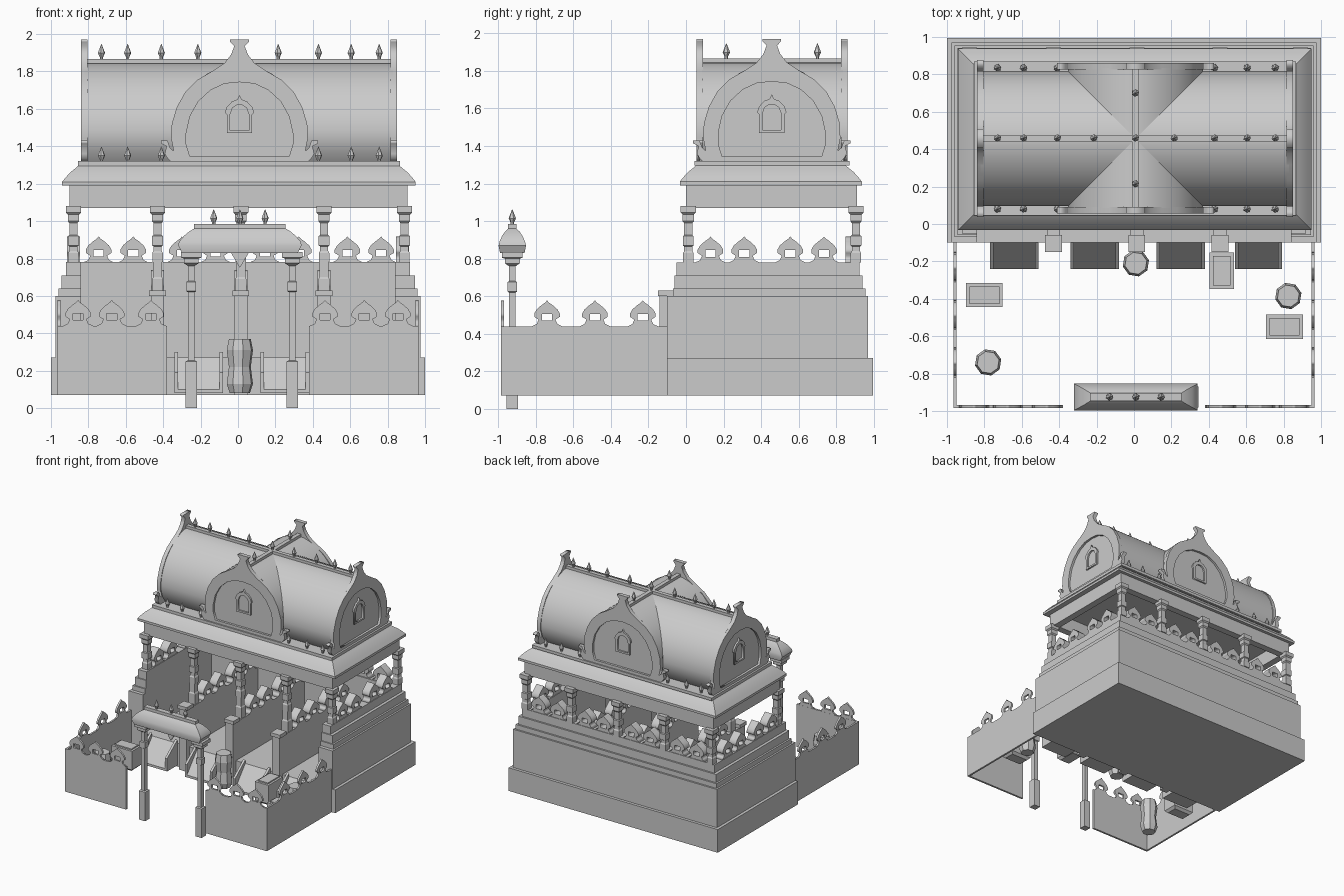
import bpy, bmesh
from math import pi, cos, sin
from mathutils import Matrix

if "Cube" in bpy.data.objects:
    bpy.data.objects.remove(bpy.data.objects["Cube"])

CY = 0.457   # centre line of the upper roof


def make(name, bm, smooth=False):
    bmesh.ops.recalc_face_normals(bm, faces=bm.faces)
    me = bpy.data.meshes.new(name)
    bm.to_mesh(me)
    bm.free()
    ob = bpy.data.objects.new(name, me)
    bpy.context.collection.objects.link(ob)
    if smooth:
        bpy.ops.object.select_all(action='DESELECT')
        ob.select_set(True)
        bpy.context.view_layer.objects.active = ob
        bpy.ops.object.shade_smooth_by_angle(angle=0.6)
    return ob


def loft(name, rings, smooth=False):
    """Closed skin through rings of 3D points."""
    bm = bmesh.new()
    vs = [[bm.verts.new(p) for p in r] for r in rings]
    n = len(vs[0])
    for a, b in zip(vs, vs[1:]):
        for i in range(n):
            bm.faces.new((a[i], a[(i + 1) % n], b[(i + 1) % n], b[i]))
    bm.faces.new(vs[0])
    bm.faces.new(vs[-1])
    return make(name, bm, smooth)


def rect_stack(name, cx, cy, secs, smooth=False):
    return loft(name, [[(cx + sx * hx, cy + sy * hy, z) for sx, sy in
                        ((-1, -1), (1, -1), (1, 1), (-1, 1))] for hx, hy, z in secs], smooth)


def post(name, cx, cy, secs):
    return rect_stack(name, cx, cy, [(h, h, z) for h, z in secs])


def turned(name, cx, cy, n, secs):
    return loft(name, [[(cx + r * cos(2 * pi * (i + .3) / n), cy + r * sin(2 * pi * (i + .3) / n), z)
                        for i in range(n)] for r, z in secs])


def box(name, x0, x1, y0, y1, z0, z1):
    return rect_stack(name, (x0 + x1) / 2, (y0 + y1) / 2,
                      [((x1 - x0) / 2, (y1 - y0) / 2, z) for z in (z0, z1)])


def mirror_pts(half):
    return half + [(-x, z) for x, z in reversed(half) if x > 1e-5]


def plate(name, outlines, half, loc, side=False):
    """Flat plate with holes standing upright; side=True faces along x."""
    cu = bpy.data.curves.new(name, 'CURVE')
    cu.dimensions, cu.fill_mode, cu.extrude = '2D', 'BOTH', half
    for pts in outlines:
        sp = cu.splines.new('POLY')
        sp.points.add(len(pts) - 1)
        for p, (x, z) in zip(sp.points, pts):
            p.co = (x, z, 0, 1)
        sp.use_cyclic_u = True
    tmp = bpy.data.objects.new(name, cu)
    bpy.context.collection.objects.link(tmp)
    me = bpy.data.meshes.new_from_object(tmp.evaluated_get(bpy.context.evaluated_depsgraph_get()))
    bpy.data.objects.remove(tmp)
    me.transform(Matrix.Translation(loc) @ Matrix.Rotation(pi / 2 if side else 0, 4, 'Z')
                 @ Matrix.Rotation(pi / 2, 4, 'X'))
    ob = bpy.data.objects.new(name, me)
    bpy.context.collection.objects.link(ob)
    return ob


MERLON = mirror_pts([(.08, 0), (.055, .012), (.045, .035), (.068, .05), (.068, .068),
                     (.055, .09), (.03, .112), (.01, .126), (0, .138)])
HOLE = [(-.027, .03), (.027, .03), (.027, .066), (-.027, .066)]


def merlon(x, y, z, half, side=False):
    plate("merlon", [MERLON, HOLE], half, (x, y, z), side)


def finial(x, y, z):
    turned("finial", x, y, 6, [(.009, z), (.009, z + .012), (.02, z + .035), (.012, z + .055), (.001, z + .083)])


# stepped three-sided building walls and floor
for hx, y0, y1, z0, z1 in ((1, -.1, .995, .07, .27), (.975, -.1, .97, .27, .6), (.96, -.07, .955, .6, .64),
                           (.945, -.06, .94, .64, .71), (.92, -.05, .925, .71, .78)):
    box("left_wall", -hx, -.84, y0, y1, z0, z1)
    box("right_wall", .84, hx, y0, y1, z0, z1)
    box("back_wall", -.84, .84, .84, y1, z0, z1)
box("stall_floor", -.84, .84, -.1, .84, .07, .27)

# partitions with front piers and merlons
for x in (-.43, .015, .46):
    box("partition", x - .035, x + .035, -.07, .84, .27, .6)
    post("pier", x, -.105, [(.035, .07), (.035, .6), (.045, .6), (.045, .63)])
    for y in (.16, .34, .55, .74):
        merlon(x, y, .6, .035, True)

# merlons on the outer walls
for sx in (-1, 1):
    for y in (.13, .31, .555, .735):
        merlon(sx * .88, y, .78, .035, True)
for x in (-.745, -.56, -.3, -.12, .145, .325, .585, .765):
    merlon(x, .885, .78, .035)

# columns
CAP = [(.022, .99), (.03, 1.0), (.03, 1.035), (.04, 1.045), (.04, 1.08)]
for x in (-.88, -.43, .015, .46, .89):
    for y in (.012, .905):
        low = [(.03, .6), (.03, .69), (.024, .7), (.024, .78)] if y < .5 and abs(x) < .8 else []
        post("column", x, y, low + [(.028, .78), (.028, .83), (.022, .84), (.022, .865), (.029, .87),
                                    (.029, .92), (.022, .925)] + CAP)

# entablature and curved eaves
for y in (0, .85):
    box("beam", -.9, .905, y, y + .06, 1.07, 1.19)
for x in (-.9, .845):
    box("beam", x, x + .06, .06, .85, 1.07, 1.19)
rect_stack("eaves", 0.005, CY - .005, [(.945, .485, 1.19), (.945, .485, 1.21), (.925, .465, 1.235),
           (.90, .44, 1.262), (.875, .415, 1.282), (.86, .40, 1.295)], True)
box("roof_slab", -.855, .865, .045, .87, 1.295, 1.32)

# crossing barrel vaults
ARCH = [(.30, 1.32), (.335, 1.37), (.355, 1.43), (.36, 1.48), (.35, 1.55), (.325, 1.62),
        (.285, 1.685), (.235, 1.74), (.17, 1.79), (.10, 1.825), (.04, 1.842), (0, 1.845)]
prof = mirror_pts(ARCH)
loft("main_vault", [[(x, CY + a, z) for a, z in prof] for x in (-.82, .83)], True)
loft("cross_vault", [[(.008 + a, y, z) for a, z in prof] for y in (.085, .835)], True)
box("main_ridge", -.82, .83, CY - .017, CY + .017, 1.835, 1.867)
box("cross_ridge", -.01, .024, .085, .835, 1.835, 1.867)

# gables with horseshoe arch, recess and niche
GABLE = mirror_pts([(.37, 1.32), (.385, 1.335), (.4, 1.36), (.39, 1.40), (.42, 1.415), (.42, 1.43),
                    (.385, 1.43), (.37, 1.39), (.352, 1.375), (.365, 1.44), (.362, 1.52), (.335, 1.61),
                    (.29, 1.69), (.225, 1.755), (.14, 1.805), (.08, 1.845), (.045, 1.89), (.028, 1.935),
                    (.05, 1.958), (.05, 1.97)])
INNER = mirror_pts([(.265, 1.345), (.285, 1.41), (.285, 1.47), (.265, 1.56), (.22, 1.64),
                    (.155, 1.70), (.08, 1.735), (0, 1.743)])
NICHE = mirror_pts([(.068, 1.47), (.068, 1.57), (.078, 1.58), (.068, 1.61), (.04, 1.64), (.012, 1.65), (0, 1.675)])
OPEN = mirror_pts([(.05, 1.485), (.05, 1.57), (.038, 1.605), (.015, 1.62), (0, 1.622)])
for loc, d, side in (((.008, .073, 0), (0, 1), False), ((.008, .843, 0), (0, -1), False),
                     ((-.822, CY, 0), (1, 0), True), ((.832, CY, 0), (-1, 0), True)):
    def inset(t):
        return (loc[0] + d[0] * t, loc[1] + d[1] * t, 0)
    plate("gable", [GABLE, INNER], .017, loc, side)
    plate("gable_recess", [INNER], .008, inset(.01), side)
    plate("niche_frame", [NICHE, OPEN], .012, inset(0), side)

# roof finials
for x in (-.73, -.59, -.41, -.215, .008, .215, .43, .605, .755):
    finial(x, CY + .003, 1.864)
    if abs(x) > .3:
        for y in (.08, .835):
            finial(x, y, 1.315)
for y in (.215, .70):
    finial(.008, y, 1.864)

# courtyard walls
for s in (-1, 1):
    box("yard_side_wall", s * .958 - .008, s * .958 + .008, -.985, -.1, .07, .44)
    a, b = sorted((s * .38, s * .965))
    box("yard_front_wall", a, b, -.985, -.968, .07, .44)
    for y in (-.74, -.485, -.23):
        merlon(s * .958, y, .44, .008, True)
    for x in (.465, .675, .855):
        merlon(s * x, -.977, .44, .008)

# gateway
for x in (-.25, .29):
    post("gate_post", x, -.925, [(.03, 0), (.03, .25), (.018, .255), (.018, .62), (.026, .625), (.026, .675),
                                 (.018, .68), (.018, .76), (.04, .775), (.04, .80), (.055, .805), (.055, .835)])
rect_stack("gate_roof", .01, -.925, [(.285, .055, .83), (.31, .065, .83), (.33, .073, .87), (.325, .068, .89),
           (.30, .055, .92), (.27, .038, .945), (.245, .022, .96), (.245, .022, .985)], True)
plate("gate_pendant", [[(-.05, .835), (0, .75), (.05, .835)]], .01, (.01, -.925, 0))
for x in (-.13, .01, .145):
    finial(x, -.925, .98)

# ramps into the stalls with side cheeks
for x0, x1 in ((-.77, -.51), (-.34, -.08), (.12, .38), (.54, .79)):
    def wedge(name, a, b, zt, zf):
        sec = [(-.1, .08), (-.24, .08), (-.24, zf), (-.1, zt)]
        loft(name, [[(x, y, z) for y, z in sec] for x in (a, b)])
    wedge("ramp", x0 + .015, x1 - .015, .27, .10)
    wedge("ramp_cheek", x0, x0 + .02, .30, .19)
    wedge("ramp_cheek", x1 - .02, x1, .30, .19)

# troughs
for x, y, hx, hy in ((-.80, -.38, .098, .065), (.47, -.25, .065, .098), (.805, -.55, .098, .065)):
    rect_stack("trough", x, y, [(hx - .02, hy - .02, .10), (hx, hy, .12), (hx, hy, .28),
                                (hx - .018, hy - .018, .28), (hx - .018, hy - .018, .29)])

# octagonal jars
for x, y in ((.01, -.21), (.825, -.385), (-.78, -.74)):
    turned("jar", x, y, 8, [(.055, .08), (.072, .13), (.06, .22), (.072, .31), (.06, .37)])
